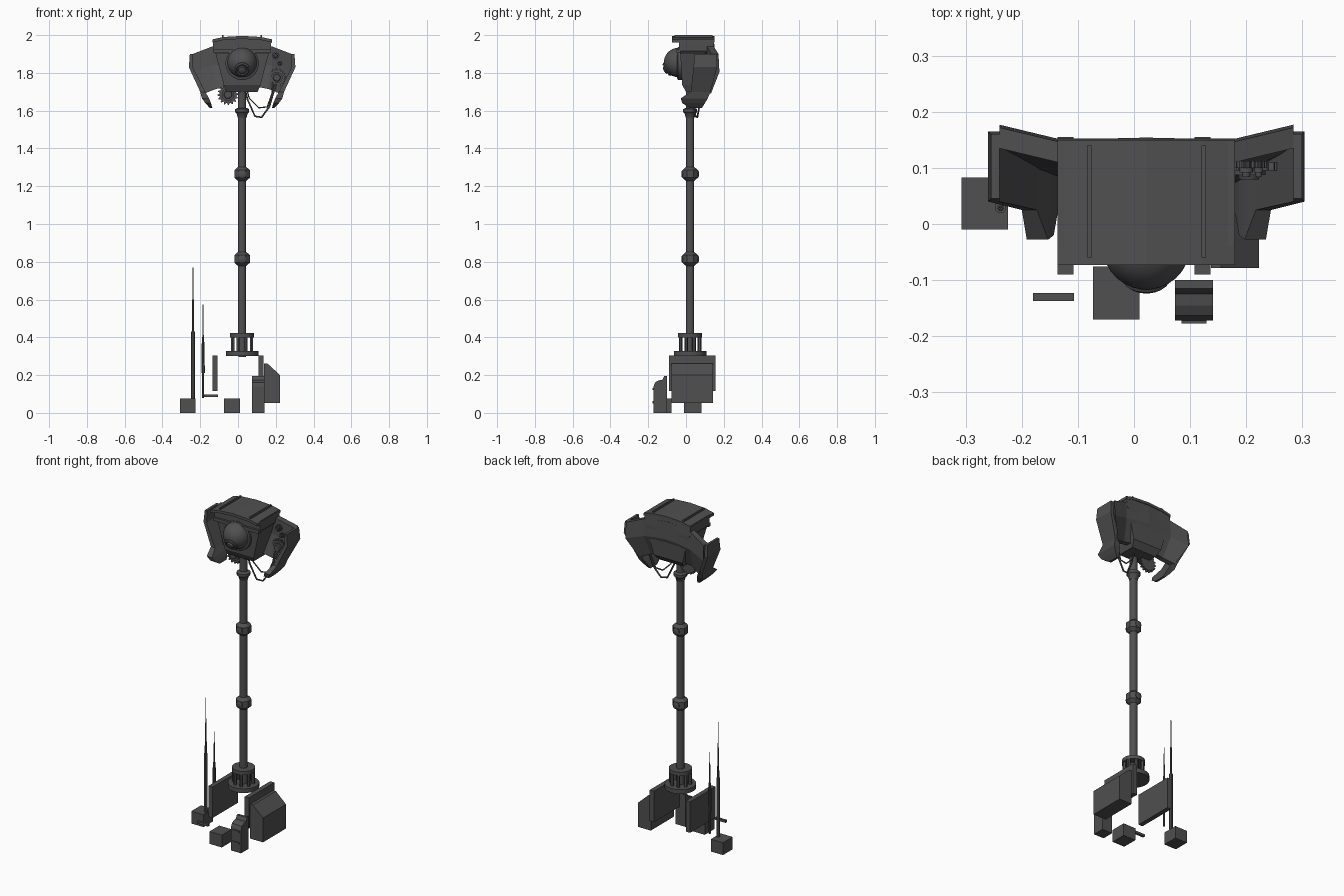
import bpy, bmesh, math
from mathutils import Vector

if "Cube" in bpy.data.objects:
    bpy.data.objects.remove(bpy.data.objects["Cube"])

metal = bpy.data.materials.new("dark_grey_metal")
metal.use_nodes = True
GREY = (0.08, 0.08, 0.08, 1)
metal.diffuse_color = GREY
metal.node_tree.nodes["Principled BSDF"].inputs["Base Color"].default_value = GREY
CX, CY = 0.022, 0.022   # mast axis


def finish(name, bm, smooth=False):
    bmesh.ops.recalc_face_normals(bm, faces=bm.faces)
    mesh = bpy.data.meshes.new(name)
    bm.to_mesh(mesh)
    bm.free()
    mesh.materials.append(metal)
    ob = bpy.data.objects.new(name, mesh)
    bpy.context.collection.objects.link(ob)
    if smooth:
        bpy.ops.object.select_all(action='DESELECT')
        ob.select_set(True)
        bpy.context.view_layer.objects.active = ob
        bpy.ops.object.shade_smooth_by_angle(angle=math.radians(35))
    return ob


def loft(name, rings, smooth=False):
    """Skin equal-length closed rings and cap both ends."""
    bm = bmesh.new()
    vs = [[bm.verts.new(p) for p in r] for r in rings]
    n = len(rings[0])
    for a, b in zip(vs, vs[1:]):
        for i in range(n):
            j = (i + 1) % n
            bm.faces.new((a[i], a[j], b[j], b[i]))
    bm.faces.new(vs[0])
    bm.faces.new(vs[-1])
    return finish(name, bm, smooth)


def rect(x0, x1, y0, y1, z):
    return [(x0, y0, z), (x1, y0, z), (x1, y1, z), (x0, y1, z)]


def box(name, x0, x1, y0, y1, z0, z1):
    return loft(name, [rect(x0, x1, y0, y1, z) for z in (z0, z1)])


def lathe(name, base, axis, profile, sides=16, smooth=True):
    """Turn (radius, distance) pairs about an axis."""
    q = Vector(axis).to_track_quat('Z', 'Y')
    rings = []
    for r, h in profile:
        angles = [(i + 0.5) * math.tau / sides for i in range(sides)]
        rings.append([Vector(base) + q @ Vector((r * math.cos(a), r * math.sin(a), h))
                      for a in angles])
    return loft(name, rings, smooth)


def gear(name, centre, r, teeth, depth):
    ring = []
    for i in range(teeth * 4):
        a = i * math.tau / (teeth * 4)
        rr = r if i % 4 < 2 else r * 0.82
        ring.append((centre[0] + rr * math.cos(a), centre[2] + rr * math.sin(a)))
    loft(name, [[(x, centre[1] + d, z) for x, z in ring] for d in (0, depth)])
    lathe(name + "_hub", centre, (0, -1, 0),
          [(r * .6, 0), (r * .6, .008), (r * .4, .008), (r * .35, .016)])


def hose(name, points, radius):
    cu = bpy.data.curves.new(name, 'CURVE')
    cu.dimensions = '3D'
    cu.bevel_depth, cu.bevel_resolution = radius, 1
    sp = cu.splines.new('POLY')
    sp.points.add(len(points) - 1)
    for p, co in zip(sp.points, points):
        p.co = (*co, 1)
    cu.materials.append(metal)
    bpy.context.collection.objects.link(bpy.data.objects.new(name, cu))


# Mast, collars and base cage
lathe("mast", (CX, CY, 0.3), (0, 0, 1), [(.022, 0), (.022, 1.42)], 16)
for i, z in enumerate((0.815, 1.265)):
    lathe(f"mast_collar_{i}", (CX, CY, z), (0, 0, 1),
          [(.024, -.037), (.044, -.02), (.044, .02), (.024, .037)], 8, False)
    for s in (-1, 1):
        lathe(f"collar_bolt_{i}", (CX, CY, z), (0, s, 0),
              [(.02, 0), (.02, .043), (.012, .046)], 12)
lathe("mast_top_ring", (CX, CY, 1.56), (0, 0, 1),
      [(.023, 0), (.03, .025), (.038, .032), (.038, .048), (.024, .055)], 16)
lathe("base_flange", (CX, CY, 0.295), (0, 0, 1),
      [(.02, 0), (.02, .005), (.087, .006), (.087, .032)], 24)
lathe("cage_ring", (CX, CY, 0.4), (0, 0, 1),
      [(.064, 0), (.064, .022), (.022, .022), (.022, 0)], 24)
for i in range(8):
    a = (i + .5) * math.tau / 8
    lathe(f"cage_post_{i}", (CX + .054 * math.cos(a), CY + .054 * math.sin(a), .32),
          (0, 0, 1), [(.01, 0), (.01, .09)], 6)

# Head body
sections = [(1.70, .082, .0, .11), (1.735, .097, -.02, .14), (1.90, .14, -.03, .15),
            (1.915, .152, -.038, .15), (1.98, .155, -.038, .146)]
loft("head_body", [rect(CX - w, CX + w, a, b, z) for z, w, a, b in sections])
box("head_brow", CX - .152, CX + .152, -.05, -.03, 1.905, 1.925)

# Crowned roof plate with two rails
crown = [(-.158, 1.977), (-.1, 1.99), (0, 1.996), (.1, 1.99), (.158, 1.977)]
outline = crown + [(x, z - .016) for x, z in reversed(crown)]
loft("roof_plate", [[(CX + x, y, z) for x, z in outline] for y in (-.073, .15)])
for s in (-1, 1):
    x = CX + s * .102
    box("roof_rail", x - .004, x + .004, -.06, .14, 1.985, 2.0)

# Faceted back shield: top, middle and bottom rows at each station
stations = [(0, .154, 1.965, 1.73, 0), (.085, .152, 1.955, 1.725, 0),
            (.158, .152, 1.94, 1.715, .02), (.262, .177, 1.90, 1.69, .06)]
full = [(-1, s) for s in reversed(stations)] + [(1, s) for s in stations[1:]]
rings = []
for side, (d, y, top, bottom, tuck) in full:
    xt, xb, mid = CX + side * d, CX + side * (d - tuck), (top + bottom) / 2 + .01
    rings.append([(xt, y - .042, top), (xt, y - .005, top), (xt, y, mid),
                  (xb, y - .045, bottom), (xb, y - .075, bottom), (xt, y - .042, mid)])
loft("back_shield", rings)

# Cheek plates curling into lower claws
cheek = [(1.90, .262, .277, .045, .16), (1.83, .262, .282, .04, .165),
         (1.70, .195, .222, .025, .13), (1.665, .175, .213, -.028, .115),
         (1.64, .165, .195, -.02, .1), (1.615, .158, .172, .02, .085)]
for side, label in ((-1, "right"), (1, "left")):
    loft(f"{label}_cheek_claw",
         [rect(CX + side * a, CX + side * b, y0, y1, z) for z, a, b, y0, y1 in cheek])

# Dome eye with tilted lens
eye = (CX, -.038, 1.855)
arc = [math.radians(6 + 12 * i) for i in range(15)]
lathe("eye_dome", eye, (0, -1, 0),
      [(.079 * math.sin(a), -.079 * math.cos(a)) for a in arc], 28)
lathe("eye_collar", (CX, -.02, 1.85), (0, -1, 0), [(.088, 0), (.088, .022), (.08, .027)], 28)
lathe("eye_lens", eye, (0, -.87, -.5),
      [(.04, .06), (.04, .074), (.033, .08), (.028, .076), (.022, .076), (.02, .086), (.01, .09)], 20)

# Gears and hoses
gear("lower_gear", (-.053, .04, 1.685), .055, 16, .018)
gear("side_gear", (.205, .095, 1.775), .05, 16, .015)
gear("small_gear", (.2, .1, 1.89), .02, 10, .012)
gear("tiny_gear", (.222, .1, 1.85), .014, 10, .012)
hose("long_hose", [(.04, .04, 1.70), (.05, .04, 1.66), (.09, .05, 1.57), (.125, .06, 1.565),
                   (.165, .07, 1.62), (.2, .09, 1.74)], .005)
hose("short_hose", [(.05, .06, 1.70), (.06, .06, 1.665), (.11, .065, 1.615), (.155, .07, 1.62),
                    (.18, .08, 1.69), (.185, .09, 1.75)], .004)

# Ground equipment: side panels, wedge pack, crates and bar
for s, label in ((-1, "right"), (1, "left")):
    box(f"{label}_panel", s * .122 - .014, s * .122 + .014, -.09, .155, .117, .305)
wedge = [(.137, .053), (.223, .053), (.223, .2), (.155, .262), (.137, .262)]
loft("wedge_pack", [[(x, y, z) for x, z in wedge] for y in (-.078, .143)])
box("front_crate", -.073, .01, -.17, -.076, 0, .075)
box("side_crate", -.307, -.225, -.01, .083, 0, .075)
box("loose_bar", -.18, -.107, -.137, -.123, .083, .097)

# Small canister with a stepped, rounded top
can = [(-.172, 0), (-.172, .14), (-.163, .162), (-.145, .172), (-.125, .175),
       (-.115, .195), (-.1, .195), (-.1, 0)]
loft("canister", [[(x, y, z) for y, z in can] for x in (.073, .141)])
for z in (.05, .12):
    box("canister_strap", .085, .129, -.177, -.17, z, z + .012)

# Whip antennas
lathe("tall_antenna", (-.238, .03, .07), (0, 0, 1),
      [(.011, 0), (.011, .36), (.006, .36), (.005, .53), (.003, .53), (.002, .7)], 8)
lathe("short_antenna", (-.185, .036, .08), (0, 0, 1),
      [(.006, 0), (.006, .13), (.01, .13), (.009, .27), (.004, .33), (.002, .495)], 8)
